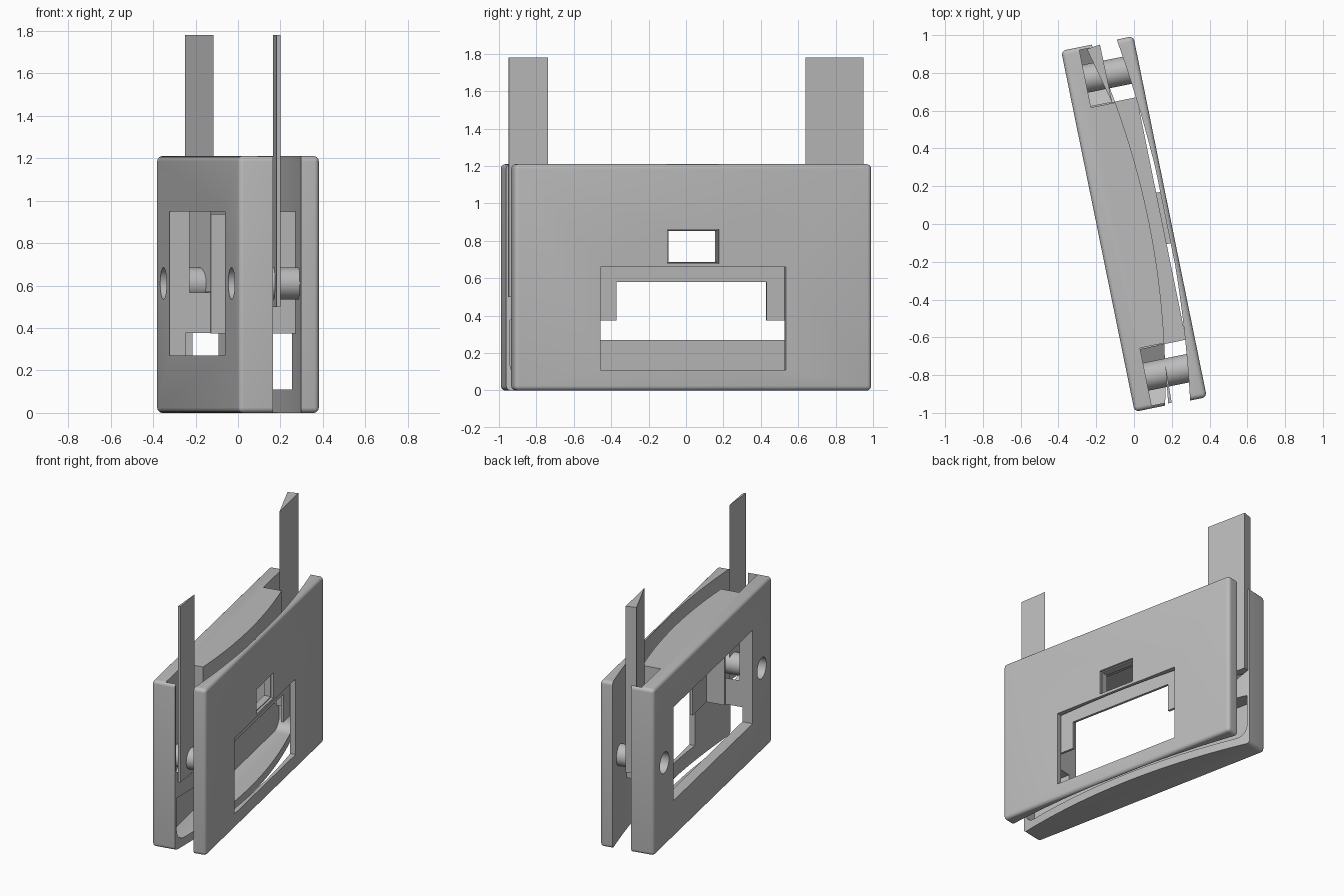
import bpy, bmesh, math
from mathutils import Matrix

cube = bpy.data.objects.get("Cube")
if cube:
    bpy.data.objects.remove(cube, do_unlink=True)

TURN = math.radians(11.5)      # whole case is turned about z
HALF, HEIGHT = 0.975, 1.21     # half length along y, case height
WALL = 0.195                   # outer faces at x = -WALL and +WALL

grey = bpy.data.materials.new("plain grey")
grey.use_nodes = True
colour = (0.5, 0.5, 0.5, 1)
grey.diffuse_color = colour
grey.node_tree.nodes["Principled BSDF"].inputs["Base Color"].default_value = colour
parts = []


def make(name, bm):
    bmesh.ops.recalc_face_normals(bm, faces=bm.faces)
    mesh = bpy.data.meshes.new(name)
    bm.to_mesh(mesh)
    bm.free()
    mesh.materials.append(grey)
    ob = bpy.data.objects.new(name, mesh)
    bpy.context.collection.objects.link(ob)
    parts.append(ob)
    return ob


def prism(points, offset):
    """Extrude a closed polygon of 3D points along an offset."""
    bm = bmesh.new()
    face = bm.faces.new([bm.verts.new(p) for p in points])
    new = bmesh.ops.extrude_face_region(bm, geom=[face])["geom"]
    bmesh.ops.translate(bm, vec=offset,
                        verts=[g for g in new if isinstance(g, bmesh.types.BMVert)])
    return bm


def box(x0, x1, y0, y1, z0, z1):
    return prism([(x0, y0, z0), (x1, y0, z0), (x1, y1, z0), (x0, y1, z0)], (0, 0, z1 - z0))


def rod(x0, x1, y, z, radius):
    bm = bmesh.new()
    bmesh.ops.create_cone(bm, cap_ends=True, segments=40, radius1=radius, radius2=radius,
                          depth=x1 - x0)
    bm.transform(Matrix.Translation(((x0 + x1) / 2, y, z)) @ Matrix.Rotation(math.pi / 2, 4, 'Y'))
    return bm


def round_edges(bm, test, size):
    edges = [e for e in bm.edges if test(*[v.co for v in e.verts])]
    bmesh.ops.bevel(bm, geom=edges, offset=size, segments=5, profile=0.5, affect='EDGES')


def cut(target, *cutters):
    for bm in cutters:
        tool = make("cutter", bm)
        tool.hide_render = True
        mod = target.modifiers.new("cut", 'BOOLEAN')
        mod.operation, mod.solver, mod.object = 'DIFFERENCE', 'EXACT', tool
        bpy.context.view_layer.objects.active = target
        bpy.ops.object.modifier_apply(modifier=mod.name)
        parts.remove(tool)
        bpy.data.objects.remove(tool, do_unlink=True)


def half_case(name, outer, middle, end):
    """Flat outer face, curved inner face, rounded outer rim."""
    steps = 32
    outline = [(outer, -HALF, 0)]
    for i in range(steps + 1):
        t = 2 * i / steps - 1
        outline.append((middle + (end - middle) * t * t, HALF * t, 0))
    outline.append((outer, HALF, 0))
    bm = prism(outline, (0, 0, HEIGHT))

    def rim(a, b):
        on_face = abs(a.x - outer) < 1e-4 and abs(b.x - outer) < 1e-4
        along_end = abs(abs(a.y) - HALF) < 1e-4 and abs(a.y - b.y) < 1e-4 and abs(a.z - b.z) < 1e-4
        return on_face or along_end

    round_edges(bm, rim, 0.025)
    return make(name, bm)


# Thick half with bulging inner face, rear window, lower recess and strap pockets
thick = half_case("thick_half", -WALL, 0.08, -0.03)
recess = box(-0.12, 0.3, -0.955, 0.955, 0.06, 0.376)
round_edges(recess, lambda a, b: abs(a.z - 0.06) < 1e-4 and abs(b.z - 0.06) < 1e-4
            and abs(a.y - b.y) < 1e-4, 0.08)
cut(thick, recess,
    box(-0.3, -0.1, -0.655, 0.655, 0.27, 0.95),
    box(-0.12, 0.3, -0.655, 0.655, 0.3, 0.95))
for s in (-1, 1):
    pocket = [(0.65, 1.4), (0.65, 0.57), (0.81, 0.48), (0.96, 0.57), (0.96, 1.4)]
    cut(thick, prism([(-0.1, s * y, z) for y, z in pocket], (0.4, 0, 0)),
        rod(-0.3, -0.09, s * 0.805, 0.61, 0.075))

# Thin half with hollow inner face and two windows
thin = half_case("thin_half", WALL, 0.175, 0.105)
cut(thin, box(0, 0.4, -0.505, 0.505, 0.11, 0.66),
    box(0, 0.4, -0.14, 0.14, 0.68, 0.86))

# Inner frame between the halves, open below and towards the rear window
frame = make("inner_frame", box(0.0, 0.148, -0.655, 0.655, 0.375, 0.95))
cut(frame, box(-0.1, 0.13, -0.638, 0.638, 0.3, 0.935),
    box(0.1, 0.2, -0.41, 0.41, 0.3, 0.58),
    box(0.1, 0.2, -0.132, 0.132, 0.688, 0.852))
lip = make("window_lip", box(0.14, 0.178, -0.139, 0.139, 0.681, 0.859))
cut(lip, box(0.1, 0.2, -0.132, 0.132, 0.688, 0.852))

# Pins joining the halves
for s, side in ((-1, "front"), (1, "back")):
    make(side + "_pin", rod(-0.1, 0.135, s * 0.805, 0.61, 0.075))

# Tapered upright straps
for name, base, z in (
        ("back_strap", [(-0.06, 0.957), (0.013, 0.967), (0.015, 0.65)], 0.57),
        ("front_strap", [(-0.012, -0.967), (0.007, -0.967), (0.015, -0.755)], 0.5)):
    make(name, prism([(x, y, z) for x, y in base], (0, 0, 1.78 - z)))

# Turn everything and smooth the rounded areas
bpy.ops.object.select_all(action='DESELECT')
for ob in parts:
    ob.rotation_euler.z = TURN
    ob.select_set(True)
bpy.context.view_layer.objects.active = parts[0]
bpy.ops.object.shade_smooth_by_angle(angle=math.radians(30))
